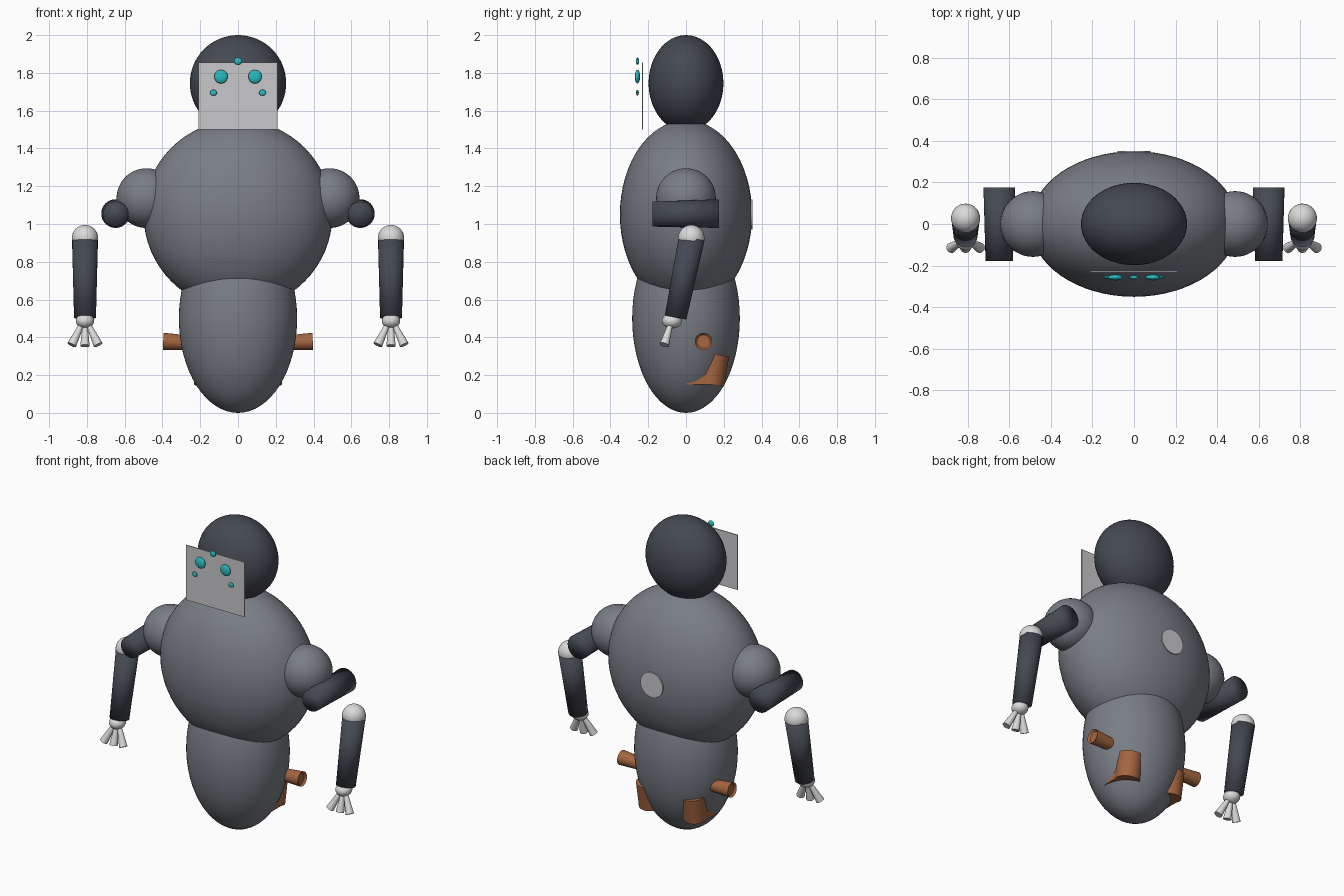
import bpy
import bmesh
import math
from mathutils import Vector, Matrix

cube = bpy.data.objects.get("Cube")
if cube:
    bpy.data.objects.remove(cube, do_unlink=True)


def material(name, rgb):
    mat = bpy.data.materials.new(name)
    mat.use_nodes = True
    mat.diffuse_color = (*rgb, 1)
    mat.node_tree.nodes["Principled BSDF"].inputs["Base Color"].default_value = (*rgb, 1)
    return mat


GREY = material("body grey", (0.19, 0.205, 0.235))
DARK = material("dark slate", (0.058, 0.066, 0.085))
WHITE = material("off white", (0.70, 0.70, 0.71))
PLATE = material("plate grey", (0.58, 0.57, 0.59))
TEAL = material("glowing teal", (0.02, 0.50, 0.53))
COPPER = material("copper", (0.37, 0.13, 0.05))


def finish(bm, name, mat, sharp=None):
    """Turn the bmesh into a smooth-shaded object, optionally with sharp edges."""
    mesh = bpy.data.meshes.new(name)
    bm.to_mesh(mesh)
    bm.free()
    for poly in mesh.polygons:
        poly.use_smooth = True
    if sharp:
        mesh.set_sharp_from_angle(angle=math.radians(sharp))
    mesh.materials.append(mat)
    obj = bpy.data.objects.new(name, mesh)
    bpy.context.collection.objects.link(obj)
    return obj


def ellipsoid(name, mat, center, radii, segments=48):
    bm = bmesh.new()
    place = Matrix.Translation(center) @ Matrix.Diagonal((*radii, 1))
    bmesh.ops.create_uvsphere(bm, u_segments=segments, v_segments=segments // 2,
                              radius=1, matrix=place)
    return finish(bm, name, mat)


def rod(name, mat, start, end, r_start, r_end, sharp=40, recess=0):
    """Tapered cylinder between two points, optionally hollowed at its end."""
    start, end = Vector(start), Vector(end)
    axis = end - start
    place = Matrix.Translation((start + end) / 2) @ axis.to_track_quat("Z", "Y").to_matrix().to_4x4()
    bm = bmesh.new()
    bmesh.ops.create_cone(bm, cap_ends=True, segments=32, radius1=r_start,
                          radius2=r_end, depth=axis.length, matrix=place)
    if recess:
        bm.normal_update()
        cap = max(bm.faces, key=lambda f: f.normal.dot(axis))
        bmesh.ops.inset_region(bm, faces=[cap], thickness=0.011)
        bmesh.ops.translate(bm, verts=cap.verts, vec=-axis.normalized() * recess)
    return finish(bm, name, mat, sharp)


def box(name, mat, center, size):
    bm = bmesh.new()
    bmesh.ops.create_cube(bm, size=1, matrix=Matrix.Translation(center) @ Matrix.Diagonal((*size, 1)))
    return finish(bm, name, mat, 30)


# Body masses
ellipsoid("lower_body", GREY, (0, 0, 0.50), (0.313, 0.285, 0.50), 64)
ellipsoid("torso", GREY, (0, 0, 1.05), (0.50, 0.35, 0.50), 64)
ellipsoid("head", DARK, (0, 0, 1.745), (0.255, 0.198, 0.255), 64)

# Face plate and floating eyes
box("face_plate", PLATE, (0, -0.23, 1.677), (0.417, 0.006, 0.355))
ellipsoid("brow_light", TEAL, (0, -0.257, 1.862), (0.021, 0.009, 0.019), 24)

# Round plate on the back
rod("back_plate", PLATE, (0, 0.33, 1.05), (0, 0.352, 1.05), 0.08, 0.08)

for label, s in (("left", 1), ("right", -1)):
    # Eyes
    ellipsoid(label + "_eye", TEAL, (s * 0.09, -0.257, 1.78), (0.036, 0.014, 0.036), 24)
    ellipsoid(label + "_cheek_light", TEAL, (s * 0.13, -0.257, 1.695), (0.018, 0.007, 0.016), 24)

    # Arm
    ellipsoid(label + "_shoulder", GREY, (s * 0.485, 0, 1.137), (0.158, 0.158, 0.158))
    rod(label + "_upper_arm", DARK, (s * 0.648, -0.177, 1.052), (s * 0.648, 0.175, 1.055),
        0.066, 0.076, sharp=None)
    ellipsoid(label + "_elbow", WHITE, (s * 0.81, 0.028, 0.925), (0.07, 0.07, 0.07), 32)
    rod(label + "_forearm", DARK, (s * 0.81, 0.03, 0.925), (s * 0.81, -0.055, 0.505),
        0.069, 0.058, sharp=None)

    # Hand with three spread fingers
    ellipsoid(label + "_wrist", WHITE, (s * 0.81, -0.075, 0.487), (0.049, 0.052, 0.04), 24)
    for i in (-1, 0, 1):
        rod(f"{label}_finger_{i + 2}", WHITE, (s * 0.81 + i * 0.022, -0.085, 0.46),
            (s * 0.81 + i * 0.07, -0.115, 0.355 + abs(i) * 0.005), 0.014, 0.025)

    # Thruster nozzle and rear foot
    rod(label + "_nozzle", COPPER, (s * 0.2, 0.093, 0.37), (s * 0.396, 0.093, 0.378),
        0.034, 0.046, recess=0.012)
    rod(label + "_rear_leg", COPPER, (s * 0.158, 0.128, 0.15), (s * 0.158, 0.152, 0.31), 0.074, 0.077)
    box(label + "_foot", COPPER, (s * 0.165, 0.065, 0.175), (0.124, 0.13, 0.05))
